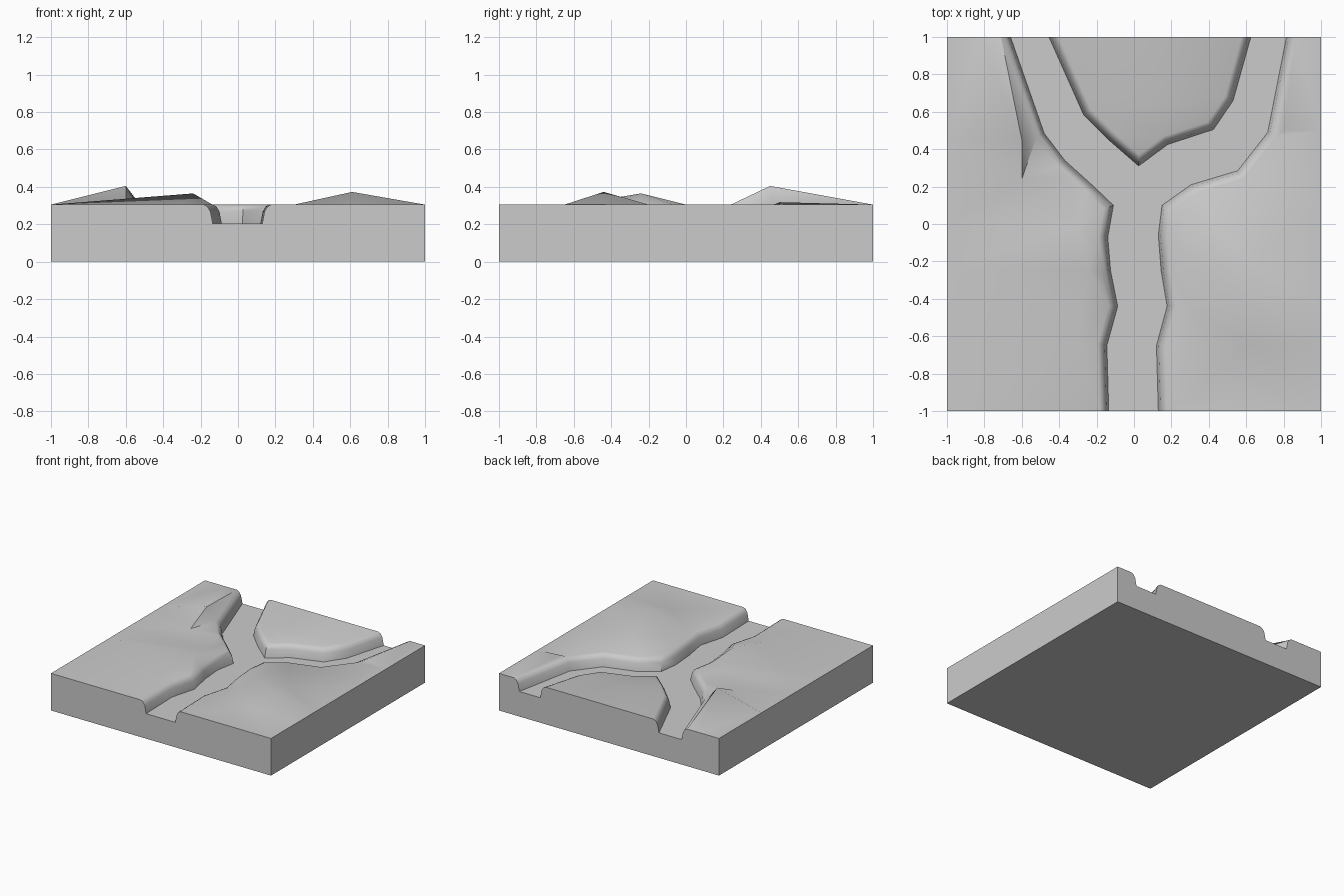
import bpy, bmesh
from mathutils import Vector
from mathutils.geometry import delaunay_2d_cdt

if "Cube" in bpy.data.objects:
    bpy.data.objects.remove(bpy.data.objects["Cube"])

BED, TOP = 0.205, 0.305
# bank cross-section: (distance from river, height)
PROFILE = [(0, BED), (0.012, 0.268), (0.028, 0.295), (0.048, TOP)]

left = [(-.135, -1), (-.145, -.65), (-.087, -.44), (-.125, -.25), (-.14, -.07),
        (-.11, .10), (-.22, .205), (-.37, .34), (-.48, .485), (-.66, 1)]
right = [(.13, -1), (.12, -.65), (.177, -.44), (.145, -.25), (.13, -.06),
         (.15, .10), (.305, .21), (.555, .285), (.715, .49), (.815, 1)]
island = [(-.455, 1), (-.27, .585), (-.13, .445), (.025, .31), (.18, .425),
          (.425, .505), (.53, .66), (.625, 1)]

bm = bmesh.new()


def offset(path, d, side):
    """Mitred offset of a bank line; the ends slide along the tile edge."""
    pts = [Vector(p) for p in path]
    dirs = [(b - a).normalized() for a, b in zip(pts, pts[1:])]
    normals = [Vector((-t.y, t.x)) * side for t in dirs]
    out = []
    for i, p in enumerate(pts):
        if i in (0, len(pts) - 1):
            n = normals[0 if i == 0 else -1]
            out.append(p + Vector((d / n.x, 0)))
        else:
            m = (normals[i - 1] + normals[i]).normalized()
            out.append(p + m * (d / m.dot(normals[i])))
    return out


def add_surface(outline, inner=(), ridges=()):
    """Triangulate an outline plus inner (x, y, z) points into the mesh."""
    pts = list(outline) + list(inner)
    n, k = len(outline), len(outline)
    edges = []
    for a, b in ridges:
        find = lambda q: min(range(len(pts)), key=lambda i: (Vector(pts[i][:2]) - Vector(q)).length)
        edges.append((find(a), find(b)))
    res = delaunay_2d_cdt([Vector(p[:2]) for p in pts], edges, [list(range(k))], 1, 1e-6)
    verts = [bm.verts.new((c.x, c.y, pts[o[0]][2] if o else TOP))
             for c, o in zip(res[0], res[3])]
    for f in res[2]:
        bm.faces.new([verts[i] for i in f])


def add_bank(path, side):
    """River bank wall with a rounded shoulder; returns its top line."""
    rows = [[bm.verts.new((p.x, p.y, z)) for p in offset(path, d, side)]
            for d, z in PROFILE]
    for lo, hi in zip(rows, rows[1:]):
        for i in range(len(path) - 1):
            bm.faces.new((lo[i], lo[i + 1], hi[i + 1], hi[i]))
    return [tuple(v.co) for v in rows[-1]]


def edge_points(*pts):
    return [(x, y, TOP) for x, y in pts]


# river bed
add_surface([(x, y, BED) for x, y in left + island + right[::-1]])

# left land with two hills
add_surface(
    add_bank(left, 1) + edge_points((-.81, 1), (-1, 1), (-1, .45), (-1, .24), (-1, 0),
                                    (-1, -.24), (-1, -.6), (-1, -1)),
    [(-.6, .45, .405), (-.24, -.24, .365)]
    + edge_points((-.6, .24), (-.3, 0), (-.3, -.6), (-.36, .26)),
    [((-.6, .45), (-.81, 1)), ((-.6, .45), (-1, .45)), ((-.24, -.24), (-1, -.24)),
     ((-.3, 0), (-1, 0)), ((-.3, -.6), (-1, -.6)), ((-.6, .24), (-1, .24))])

# right land with one hill and a slight rise
add_surface(
    add_bank(right, -1) + edge_points((1, 1), (1, .5), (1, .1), (1, -.2), (1, -.44),
                                      (1, -.65), (1, -1)),
    [(.61, -.44, .373), (.8, .5, .318)]
    + edge_points((.3, -.44), (.3, -.65), (.3, -.2), (.61, -.65), (.61, -.2)),
    [((.61, -.44), (1, -.44)), ((.61, -.44), (.3, -.44)),
     ((.61, -.65), (1, -.65)), ((.61, -.2), (1, -.2))])

# land between the two branches
add_surface(add_bank(island, 1))

# tile sides and underside
bmesh.ops.remove_doubles(bm, verts=bm.verts, dist=1e-4)
rim = [e for e in bm.edges if e.is_boundary]
ext = bmesh.ops.extrude_edge_only(bm, edges=rim)["geom"]
for v in ext:
    if isinstance(v, bmesh.types.BMVert):
        v.co.z = 0
bmesh.ops.holes_fill(bm, edges=[e for e in bm.edges if e.is_boundary], sides=0)
bmesh.ops.recalc_face_normals(bm, faces=bm.faces)

mesh = bpy.data.meshes.new("river_fork_tile")
bm.to_mesh(mesh)
bm.free()
tile = bpy.data.objects.new("river_fork_tile", mesh)
bpy.context.collection.objects.link(tile)
bpy.context.view_layer.objects.active = tile
tile.select_set(True)
bpy.ops.object.shade_smooth_by_angle(angle=0.75)
